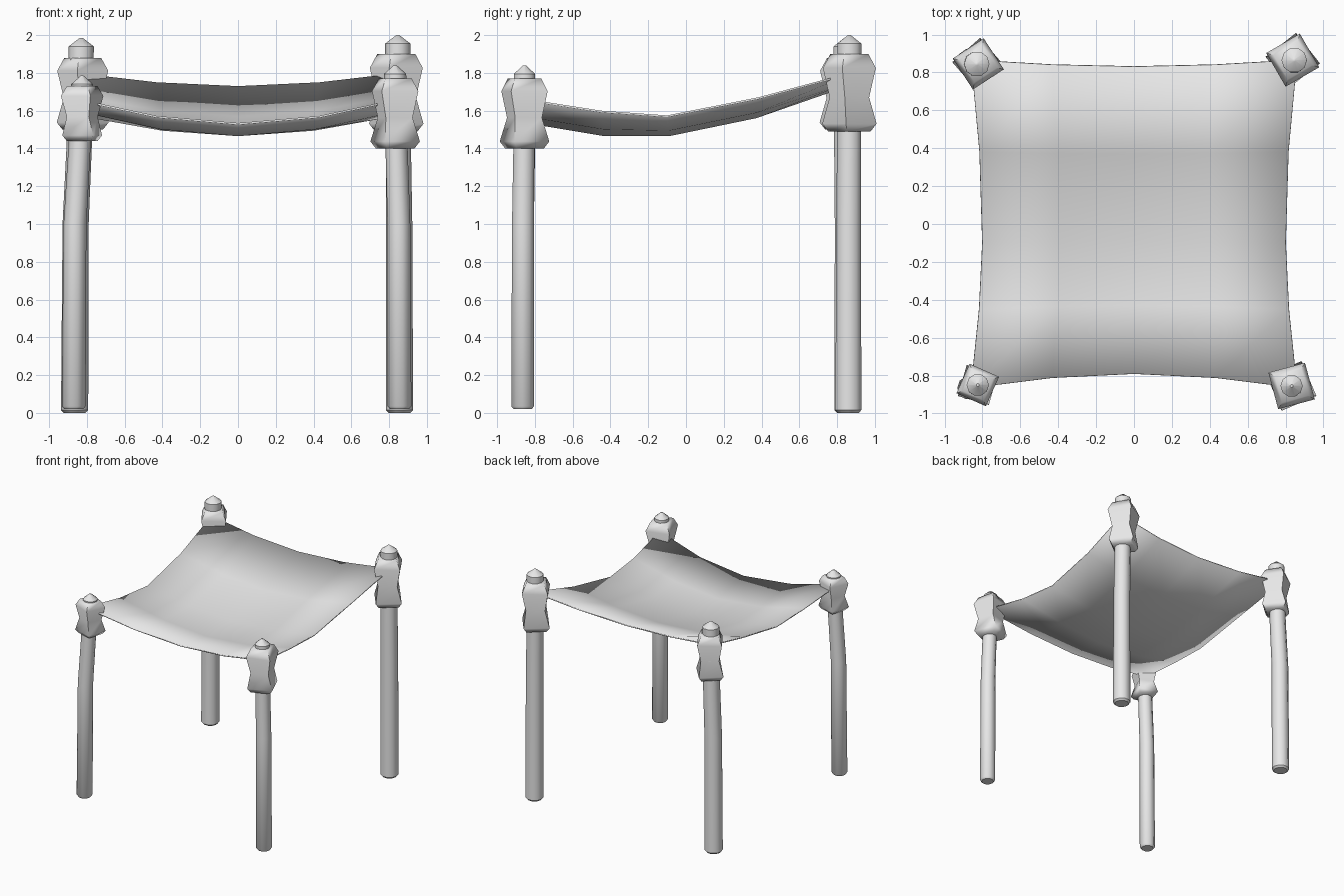
import bpy, bmesh, math
from mathutils import Vector, Matrix

cube = bpy.data.objects.get("Cube")
if cube:
    bpy.data.objects.remove(cube)

grey = bpy.data.materials.new("plain grey")
grey.use_nodes = True
grey.diffuse_color = (0.8, 0.8, 0.8, 1)
grey.node_tree.nodes["Principled BSDF"].inputs["Base Color"].default_value = (0.8, 0.8, 0.8, 1)


def finish(name, bm, angle):
    bmesh.ops.recalc_face_normals(bm, faces=bm.faces)
    mesh = bpy.data.meshes.new(name)
    bm.to_mesh(mesh)
    bm.free()
    mesh.materials.append(grey)
    obj = bpy.data.objects.new(name, mesh)
    bpy.context.collection.objects.link(obj)
    bpy.ops.object.select_all(action='DESELECT')
    obj.select_set(True)
    bpy.context.view_layer.objects.active = obj
    bpy.ops.object.shade_smooth_by_angle(angle=math.radians(angle))
    return obj


def loft(name, rings, sides, angle):
    """Skin rings of (centre, radius, turn in degrees), capped at both ends."""
    bm = bmesh.new()
    loops = []
    for centre, radius, turn in rings:
        loop = []
        for i in range(sides):
            a = math.radians(turn) + math.tau * i / sides
            loop.append(bm.verts.new(Vector(centre) + radius * Vector((math.cos(a), math.sin(a), 0))))
        loops.append(loop)
    for low, high in zip(loops, loops[1:]):
        for i in range(sides):
            j = (i + 1) % sides
            bm.faces.new((low[i], low[j], high[j], high[i]))
    bm.faces.new(loops[0])
    bm.faces.new(loops[-1])
    return finish(name, bm, angle)


def post(name, foot, head, radius, bottom, tip):
    """Slightly bent round pole with a blunt pointed top."""
    def at(z, bend):
        return (*Vector(foot).lerp(Vector(head), bend), z)
    shoulder = tip - 0.045
    loft(name, [
        (at(bottom, 0), radius * 0.8, 0),
        (at(bottom + 0.015, 0), radius, 0),
        (at(1.0, 0.15), radius * 0.96, 0),
        (at(1.42, 0.7), radius * 0.93, 0),
        (at(shoulder, 1), radius * 0.93, 0),
        (at(tip, 1), 0.008, 0)], 10, 40)


def binding(name, centre, side, turn, low, high):
    """Square lashing pinched in at the waist."""
    r = side / math.sqrt(2)
    rings = [(0, 0.78, 8), (0.1, 1, 8), (0.44, 0.74, 2), (0.82, 1, 0), (1, 0.72, 0)]
    loft(name, [((*centre, low + (high - low) * t), r * k, 45 + turn + twist)
                for t, k, twist in rings], 4, 75)


# Posts and lashings: name, foot, head, post radius, foot z, tip z, lashing side, turn, low, high
corners = [
    ("front_right", (-0.87, -0.865), (-0.825, -0.85), 0.063, 0.02, 1.785, 0.17, -24, 1.44, 1.73),
    ("front_left", (0.855, -0.865), (0.832, -0.855), 0.063, 0.02, 1.84, 0.2, 15, 1.40, 1.77),
    ("back_right", (-0.865, 0.855), (-0.83, 0.845), 0.072, 0, 1.985, 0.195, 33, 1.50, 1.88),
    ("back_left", (0.855, 0.86), (0.846, 0.865), 0.072, 0, 2.0, 0.205, 30, 1.49, 1.90),
]
for name, foot, head, radius, bottom, tip, side, turn, low, high in corners:
    post(name + "_post", foot, head, radius, bottom, tip)
    binding(name + "_lashing", (head[0] - math.copysign(0.008, head[0]) if "front" not in name else head[0],
                                head[1]), side, turn, low, high)

# Sagging cloth: each row gives edge y, middle y, half width, edge height, middle height
rows = [
    (-0.865, -0.79, 0.86, 1.665, 1.535),
    (-0.45, -0.43, 0.817, 1.60, 1.475),
    (-0.1, -0.09, 0.80, 1.575, 1.475),
    (0.38, 0.37, 0.815, 1.67, 1.57),
    (0.865, 0.83, 0.86, 1.80, 1.73),
]
bm = bmesh.new()
grid = []
for y_edge, y_mid, half, z_edge, z_mid in rows:
    line = []
    for s in (-1, -0.5, 0, 0.5, 1):
        f = abs(s) ** 1.8
        line.append(bm.verts.new((half * s, y_mid + (y_edge - y_mid) * f, z_mid + (z_edge - z_mid) * f)))
    grid.append(line)
for a, b in zip(grid, grid[1:]):
    for i in range(4):
        bm.faces.new((a[i], a[i + 1], b[i + 1], b[i]))
cloth = finish("canopy_cloth", bm, 60)
thick = cloth.modifiers.new("thickness", 'SOLIDIFY')
thick.thickness = 0.01
thick.offset = -1

# Settle the whole model exactly on the ground centre
bpy.context.view_layer.update()
